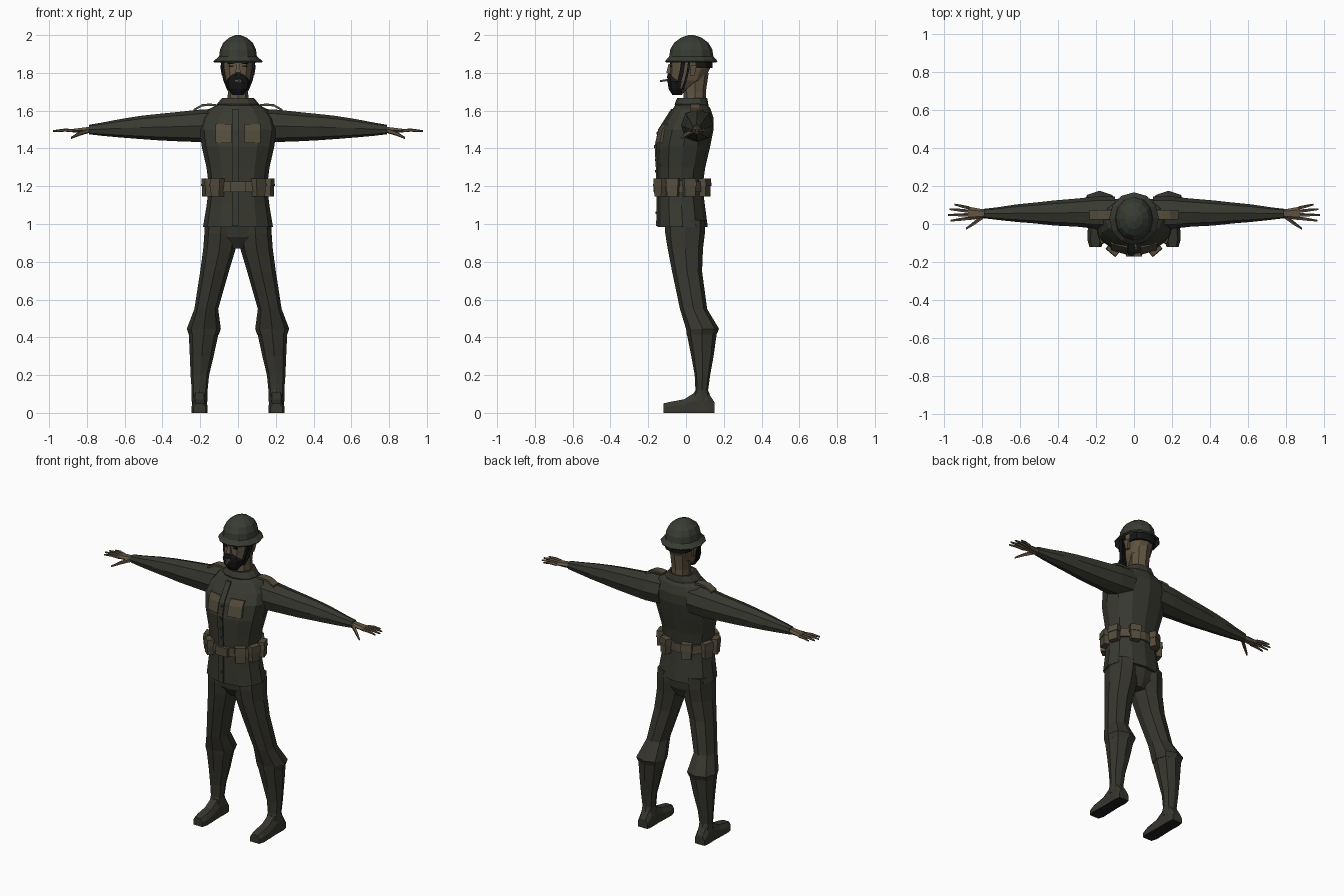
import bpy, bmesh, math
from mathutils import Matrix


def material(name, r, g, b):
    m = bpy.data.materials.new(name)
    m.diffuse_color = (r, g, b, 1)
    return m


JACKET = material("jacket_olive", 0.040, 0.041, 0.030)
TROUSER = material("trouser_olive", 0.038, 0.037, 0.028)
HELMET = material("helmet_green", 0.040, 0.044, 0.034)
TAN = material("webbing_tan", 0.088, 0.073, 0.046)
SKIN = material("skin_brown", 0.120, 0.090, 0.055)
BLACK = material("hair_black", 0.008, 0.008, 0.008)
SOLE = material("sole_dark", 0.015, 0.015, 0.016)
PALE = material("pale_tip", 0.22, 0.19, 0.14)


def ring(axis, pos, c1, c2, h1, h2, n=8, p=0.85, phase=0.0):
    """Rounded section across an axis, centred on c1, c2 with half sizes h1, h2."""
    pts = []
    for i in range(n):
        a = phase + 2 * math.pi * i / n
        c, s = math.cos(a), math.sin(a)
        u = c1 + h1 * math.copysign(abs(c) ** p, c) * (abs(c) > 1e-6)
        v = c2 + h2 * math.copysign(abs(s) ** p, s) * (abs(s) > 1e-6)
        pts.append({"x": (pos, u, v), "y": (u, pos, v), "z": (u, v, pos)}[axis])
    return pts


def rect(axis, pos, c1, c2, h1, h2):
    return ring(axis, pos, c1, c2, h1, h2, 4, 0, math.pi / 4)


def zring(z, cx, hw, yf, yb, n=12, p=0.92):
    """Horizontal section given by half width and front and back y."""
    return ring("z", z, cx, (yf + yb) / 2, hw, (yb - yf) / 2, n, p)


def build(name, lofts, mats, mirror=False, rule=None):
    """Skin each list of sections into a closed shell; join into one object."""
    bm = bmesh.new()
    for rings in lofts:
        vs = [[bm.verts.new(q) for q in r] for r in rings]
        n = len(vs[0])
        for a, b in zip(vs, vs[1:]):
            for i in range(n):
                j = (i + 1) % n
                bm.faces.new((a[i], a[j], b[j], b[i]))
        bm.faces.new(vs[0][::-1])
        bm.faces.new(vs[-1])
    bmesh.ops.recalc_face_normals(bm, faces=bm.faces)
    if rule:
        bm.normal_update()
        for f in bm.faces:
            f.material_index = rule(f)
    me = bpy.data.meshes.new(name)
    bm.to_mesh(me)
    bm.free()
    for m in mats:
        me.materials.append(m)
    ob = bpy.data.objects.new(name, me)
    bpy.context.collection.objects.link(ob)
    if mirror:
        ob.modifiers.new("Mirror", "MIRROR")
    return ob


def box(c, s):
    """Box as a two-section loft, centre c and full size s."""
    return [rect("z", c[2] + k * s[2] / 2, c[0], c[1], s[0] / 2, s[1] / 2) for k in (-1, 1)]


# Jacket body
build("jacket", [[zring(z, 0, w, f, b) for z, w, f, b in (
    (0.985, .185, -.150, .115), (1.10, .166, -.148, .100), (1.20, .154, -.148, .088),
    (1.30, .167, -.152, .102), (1.41, .192, -.158, .128), (1.50, .205, -.140, .146),
    (1.56, .190, -.102, .146), (1.61, .150, -.070, .130), (1.645, .085, -.045, .105))]], [JACKET])

# Sleeves
build("sleeve", [[ring("x", x, cy, cz, hy, hz) for x, cy, cz, hy, hz in (
    (.10, .060, 1.525, .085, .085), (.20, .060, 1.520, .085, .086), (.30, .060, 1.516, .074, .079),
    (.42, .058, 1.513, .066, .070), (.52, .058, 1.511, .055, .061), (.62, .057, 1.507, .046, .049),
    (.72, .055, 1.502, .033, .035), (.79, .055, 1.500, .025, .025))]], [JACKET], True)

# Collar
build("collar", [[zring(z, 0, w, f, b) for z, w, f, b in (
    (1.618, .108, -.055, .118), (1.634, .112, -.060, .118), (1.668, .084, -.047, .112),
    (1.668, .070, -.035, .105), (1.640, .062, -.025, .100))]], [JACKET])

# Button strip and buttons
strip = ((.99, -.152), (1.10, -.150), (1.20, -.150), (1.30, -.154), (1.41, -.160),
         (1.50, -.142), (1.56, -.104), (1.61, -.072))
build("button_strip", [[rect("z", z, -.014, y + .004, .017, .010) for z, y in strip]], [JACKET])
build("buttons", [[ring("y", y, -.012, z, .008, .008, 6, 1) for y in (yb, yb + .02)]
                  for z, yb in ((1.06, -.161), (1.28, -.163), (1.34, -.165), (1.41, -.170), (1.48, -.157))],
      [TROUSER])

# Chest pockets, following the slope of the chest
build("chest_pocket", [[[(.035, yi, z), (.120, yo, z), (.120, yo + .03, z), (.035, yi + .03, z)]
                        for z, yi, yo in ((1.43, -.163, -.138), (1.495, -.147, -.126), (1.53, -.126, -.106))]],
      [TAN], True)

# Shoulder straps
build("shoulder_strap", [[rect("x", x, .05, z, .025, .006) for x, z in (
    (.115, 1.628), (.15, 1.632), (.19, 1.628), (.235, 1.603))]], [TAN], True)

# Belt, buckle and pouches
build("belt", [[zring(z, 0, .164, -.158, .104) for z in (1.17, 1.225)]], [TAN])
build("buckle", [box((0, -.160, 1.197), (.085, .022, .055))], [TAN])
for i, deg in enumerate((-50, -17, 18, 64)):
    a = math.radians(deg)
    pouch = build("belt_pouch_%d" % (i + 1), [
        [rect("z", 1.145, 0, 0, .020, .028), rect("z", 1.205, 0, 0, .020, .031)],
        [rect("z", 1.200, 0, 0, .024, .034), rect("z", 1.242, 0, 0, .021, .032)]], [TAN])
    pouch.data.transform(Matrix.Translation((.170 * math.cos(a), -.027 + .140 * math.sin(a), 0))
                         @ Matrix.Rotation(a, 4, "Z"))
    pouch.modifiers.new("Mirror", "MIRROR")

# Hips and trouser legs
build("hips", [[zring(1.01, 0, .165, -.11, .10), zring(.93, 0, .140, -.10, .092),
                zring(.87, 0, .060, -.060, .065)]], [TROUSER])
build("trouser_leg", [[zring(z, c, w, f, b, 8, .85) for z, c, w, f, b in (
    (1.02, .088, .086, -.110, .100), (.95, .092, .086, -.110, .100), (.87, .098, .086, -.097, .090),
    (.75, .124, .076, -.074, .085), (.55, .168, .063, -.032, .112), (.445, .181, .090, .000, .175),
    (.415, .181, .080, .004, .162))]], [TROUSER], True)

# Boots: shaft, then foot lofted from toe to heel
build("boot_shaft", [[zring(z, c, w, f, b, 8, .85) for z, c, w, f, b in (
    (.43, .181, .080, .002, .164), (.30, .192, .063, .028, .146), (.20, .202, .049, .046, .128),
    (.12, .203, .042, .050, .117), (.06, .203, .042, .020, .140))]], [TROUSER], True)
build("boot_foot", [[[(.203 - w, y, 0), (.203 + w, y, 0), (.203 + w, y, t * .6),
                      (.203 + w * .6, y, t), (.203 - w * .6, y, t), (.203 - w, y, t * .6)]
                     for y, w, t in ((-.120, .032, .050), (-.085, .042, .058), (-.01, .040, .072),
                                     (.05, .038, .110), (.115, .040, .110), (.152, .034, .055))]],
      [TROUSER, SOLE], True, lambda f: int(f.normal.z < -.9))

# Hands: palm, fingers and thumb
palm = [ring("x", x, cy, 1.50 - (x - .77) * .06, hy, hz, 6, .85) for x, cy, hy, hz in (
    (.76, .055, .020, .018), (.81, .054, .026, .016), (.875, .056, .036, .011))]
fingers = [[ring("x", .865, yb, 1.494, .0095, .009, 5, 1),
            ring("x", (.865 + xt) / 2, (yb + yt) / 2, 1.497, .0085, .008, 5, 1),
            ring("x", xt, yt, 1.492, .005, .005, 5, 1)]
           for yb, xt, yt in ((.083, .945, .102), (.066, .972, .078), (.048, .980, .047), (.030, .966, .017))]
thumb = [ring("x", x, y, z, r, r, 5, 1) for x, y, z, r in (
    (.79, .042, 1.495, .014), (.84, .005, 1.478, .012), (.885, -.026, 1.455, .006))]
build("hand", [palm, thumb] + fingers, [SKIN], True)

# Neck, head, nose and ears
build("neck", [[zring(1.60, 0, .056, -.012, .110, 8), zring(1.70, 0, .054, -.012, .105, 8),
                zring(1.80, 0, .060, -.020, .120, 8)]], [SKIN])
build("head", [[zring(z, 0, w, f, b, 12, .85) for z, w, f, b in (
    (1.692, .030, -.070, -.020), (1.72, .052, -.084, .030), (1.76, .070, -.088, .095),
    (1.82, .081, -.086, .126), (1.87, .084, -.085, .135), (1.92, .078, -.070, .125))]], [SKIN])
build("nose", [[rect("z", 1.848, 0, -.082, .007, .010), rect("z", 1.802, 0, -.090, .014, .014),
                rect("z", 1.795, 0, -.085, .011, .010)]], [SKIN])
build("ear", [[rect("z", 1.785, .078, .035, .008, .010), rect("z", 1.84, .087, .040, .008, .017)]],
      [SKIN], True)

# Eyes and brows
build("eye", [box((.035, -.079, 1.836), (.024, .009, .008)),
              box((.035, -.080, 1.850), (.034, .009, .007))], [BLACK], True)

# Beard with mouth and cigarette
build("beard", [[zring(z, 0, w, f, b, 10, .9) for z, w, f, b in (
    (1.684, .030, -.074, -.020), (1.715, .054, -.094, .000), (1.755, .064, -.100, .000),
    (1.780, .050, -.102, -.010), (1.793, .028, -.099, -.020))]], [BLACK])
build("mouth", [box((0, -.098, 1.759), (.034, .009, .009))], [SKIN])
build("cigarette", [[ring("y", y, x, z, .006, .006, 6, 1) for y, x, z in (
    (-.085, .006, 1.765), (-.138, .012, 1.756))]], [PALE])

# Sideburns, chin straps and helmet band at the back
build("sideburn", [[rect("z", z, x, y, .007, .011) for z, x, y in (
    (1.72, .050, -.040), (1.76, .066, -.034), (1.81, .077, -.022), (1.87, .083, -.014))]], [BLACK], True)
build("chin_strap", [[rect("z", z, x, y, .006, .006) for z, x, y in (
    (1.71, .052, -.018), (1.76, .072, -.002), (1.82, .084, .012), (1.87, .086, .018))]], [BLACK], True)
build("back_band", [[zring(z, 0, .083, .000, .139, 12, .85) for z in (1.826, 1.872)]], [BLACK])

# Helmet with flared brim and recessed underside
build("helmet", [[ring("z", z, 0, .028, rx, ry, 12, 1) for z, rx, ry in (
    (1.882, .086, .104), (1.856, .126, .134), (1.862, .131, .139), (1.887, .100, .117),
    (1.925, .095, .111), (1.960, .078, .090), (1.986, .047, .055), (2.0, .014, .016))]], [HELMET])
